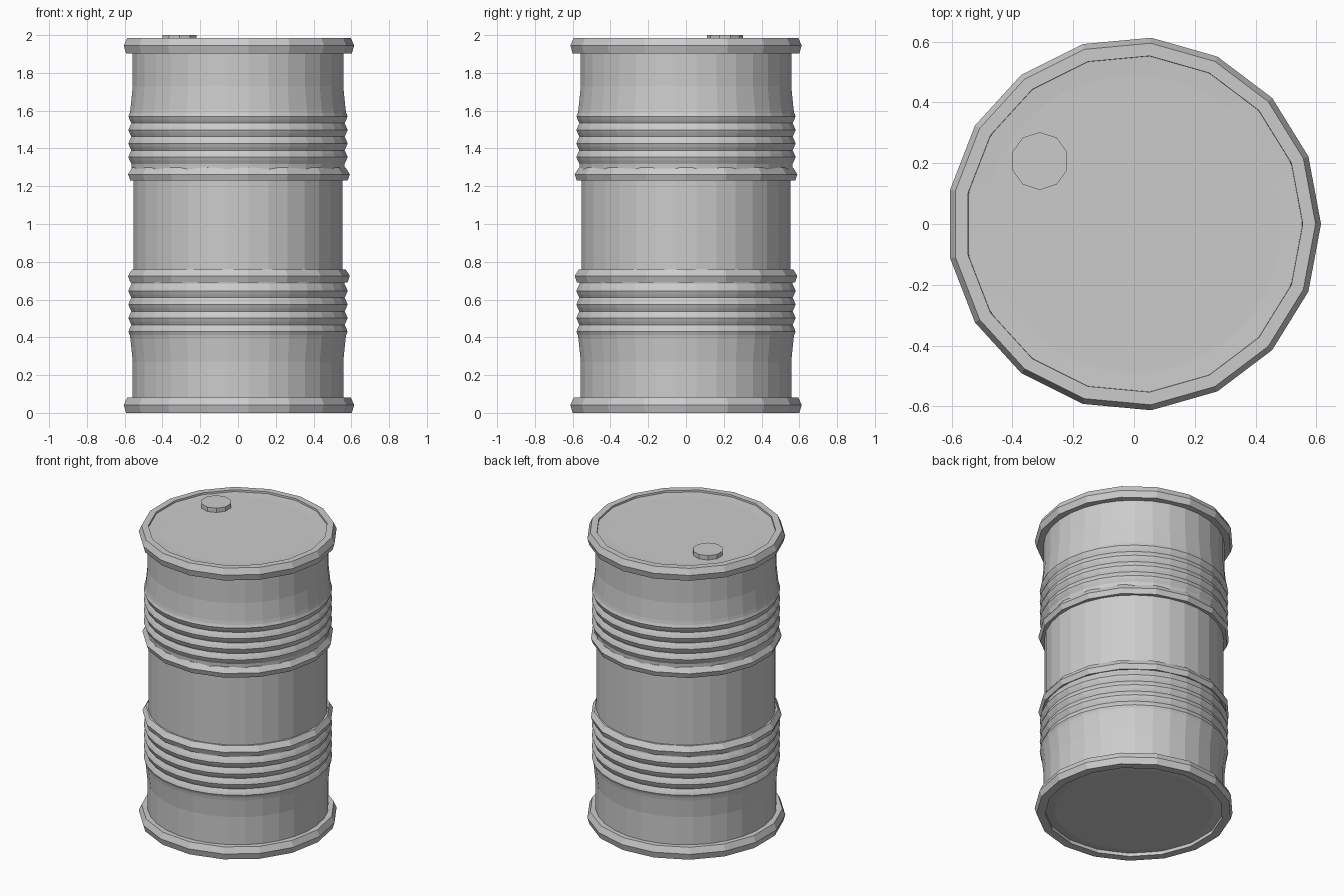
import bpy, bmesh, math

if "Cube" in bpy.data.objects:
    bpy.data.objects.remove(bpy.data.objects["Cube"])


def lathe(name, profile, sides, closed=False, phase=0.0):
    """Spin an (r, z) profile around z; r = 0 makes a single pole vertex."""
    bm = bmesh.new()
    rings = []
    for r, z in profile:
        if r == 0:
            rings.append([bm.verts.new((0, 0, z))] * sides)
        else:
            angles = [phase + 2 * math.pi * i / sides for i in range(sides)]
            rings.append([bm.verts.new((r * math.cos(a), r * math.sin(a), z)) for a in angles])
    pairs = list(zip(rings, rings[1:]))
    if closed:
        pairs.append((rings[-1], rings[0]))
    for a, b in pairs:
        for i in range(sides):
            j = (i + 1) % sides
            bm.faces.new(list(dict.fromkeys((a[i], a[j], b[j], b[i]))))
    bmesh.ops.recalc_face_normals(bm, faces=bm.faces)
    mesh = bpy.data.meshes.new(name)
    bm.to_mesh(mesh)
    bm.free()
    obj = bpy.data.objects.new(name, mesh)
    bpy.context.collection.objects.link(obj)
    return obj


# Drum body: lower half profile with four ribs, mirrored about z = 1
half = [(0.0, 0.015), (0.49, 0.015), (0.555, 0.025), (0.56, 0.08),
        (0.56, 0.27), (0.568, 0.35), (0.572, 0.39)]
for k in range(4):
    z = 0.43 + 0.072 * k
    half += [(0.576, z - 0.018), (0.583, z), (0.576, z + 0.018), (0.567, z + 0.036)]
half += [(0.565, 0.725), (0.555, 0.76)]
body = half + [(r, 2 - z) for r, z in reversed(half)]
# The lid sits a little lower than the mirrored base
body = [(r, min(z, 1.973) if r > 0.5 else 1.97) if z > 1.9 else (r, z) for r, z in body]
drum = lathe("drum_body", body, 32, phase=math.pi / 32)

# Top and bottom rims
for name, z in (("bottom_rim", 0.0), ("top_rim", 1.903)):
    lathe(name, [(0.55, z), (0.603, z), (0.615, z + 0.042),
                 (0.597, z + 0.082), (0.555, z + 0.082)], 17, closed=True)

# Rolling hoops
for name, z in (("lower_hoop", 0.725), ("upper_hoop", 1.263)):
    lathe(name, [(0.55, z - 0.034), (0.58, z - 0.034), (0.592, z),
                 (0.57, z + 0.035), (0.55, z + 0.035)], 17, closed=True)

# Bung cap on the lid
cap = lathe("bung_cap", [(0, 1.95), (0.095, 1.95), (0.095, 2.0), (0, 2.0)], 10,
            phase=math.pi / 2)
cap.location = (-0.31, 0.207, 0)
